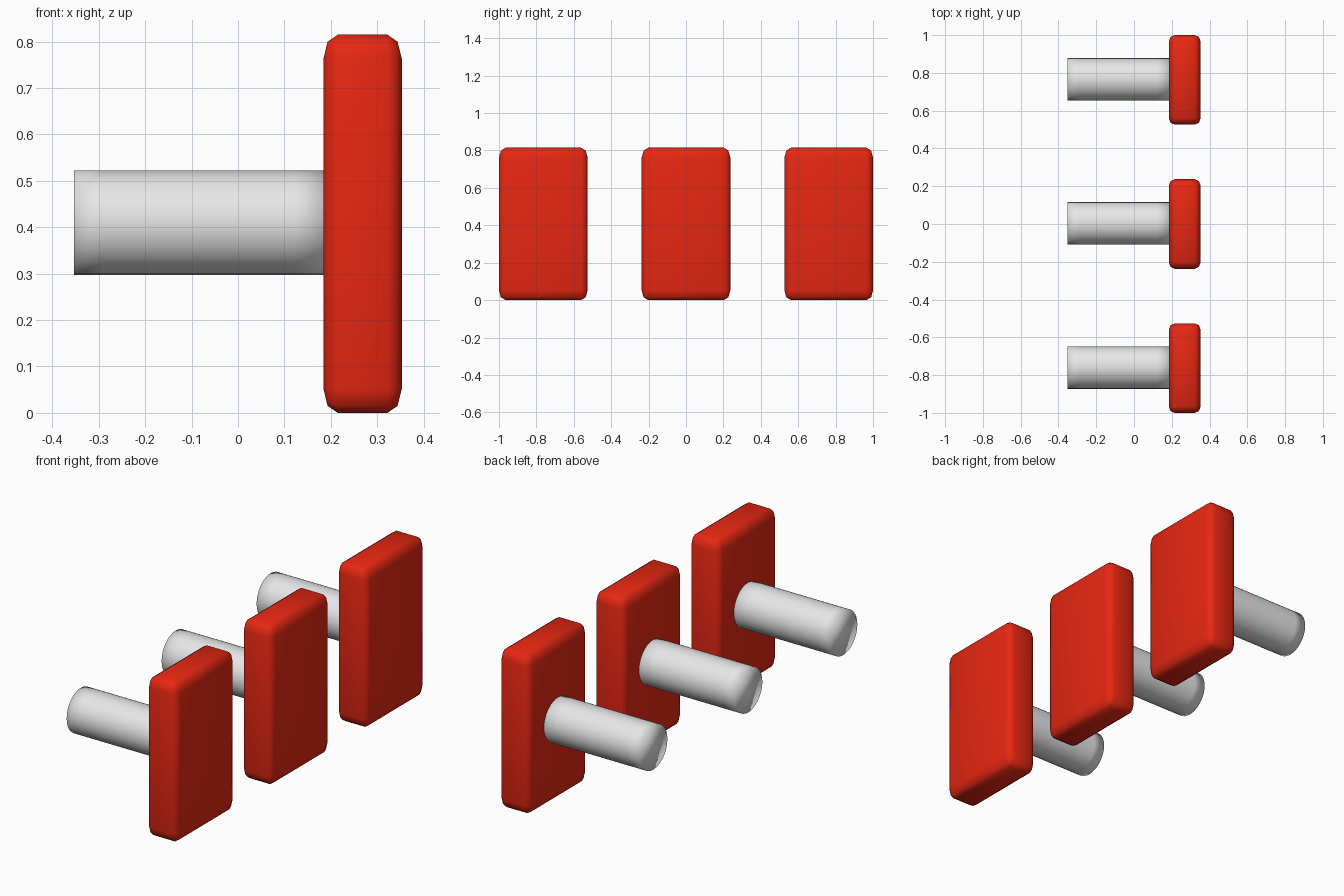
import bpy
import bmesh
from mathutils import Matrix, Vector

if "Cube" in bpy.data.objects:
    bpy.data.objects.remove(bpy.data.objects["Cube"])


def material(name, colour):
    m = bpy.data.materials.new(name)
    m.diffuse_color = (*colour, 1)
    m.use_nodes = True
    m.node_tree.nodes["Principled BSDF"].inputs["Base Color"].default_value = m.diffuse_color
    return m


red = material("red", (0.8, 0.02, 0.006))
grey = material("light grey", (0.8, 0.8, 0.8))


def finish(bm, name, mat, location):
    bmesh.ops.recalc_face_normals(bm, faces=bm.faces)
    for f in bm.faces:
        f.smooth = True
    mesh = bpy.data.meshes.new(name)
    bm.to_mesh(mesh)
    bm.free()
    mesh.materials.append(mat)
    obj = bpy.data.objects.new(name, mesh)
    obj.location = location
    bpy.context.collection.objects.link(obj)


def plate(name, size, rounding, location):
    """Box with rounded edges, with a different rounding along each axis."""
    bm = bmesh.new()
    bmesh.ops.create_cube(bm, size=1)
    bmesh.ops.scale(bm, verts=bm.verts,
                    vec=Vector(s / r for s, r in zip(size, rounding)))
    bmesh.ops.bevel(bm, geom=bm.edges[:], offset=1, segments=2,
                    profile=0.5, affect='EDGES')
    bmesh.ops.scale(bm, verts=bm.verts, vec=Vector(rounding))
    finish(bm, name, red, location)


def rod(name, x0, x1, radius, location):
    """Round bar along x with a support loop close to the free end."""
    bm = bmesh.new()
    bmesh.ops.create_cone(bm, cap_ends=True, segments=32, radius1=radius,
                          radius2=radius, depth=x1 - x0,
                          matrix=Matrix.Translation(((x0 + x1) / 2, 0, 0))
                          @ Matrix.Rotation(1.5707963, 4, 'Y'))
    for x in (x0 + 0.06, x1 - 0.08):
        bmesh.ops.bisect_plane(bm, geom=bm.verts[:] + bm.edges[:] + bm.faces[:],
                               plane_co=(x, 0, 0), plane_no=(1, 0, 0))
    finish(bm, name, grey, location)


# Three identical buffers in a row: upright plate and horizontal rod
for i, y in enumerate((-0.763, 0, 0.763), 1):
    plate(f"plate_{i}", (0.169, 0.474, 0.815), (0.031, 0.035, 0.052),
          (0.2685, y, 0.4075))
    rod(f"rod_{i}", -0.353, 0.2, 0.1125, (0, y + 0.003, 0.41))
